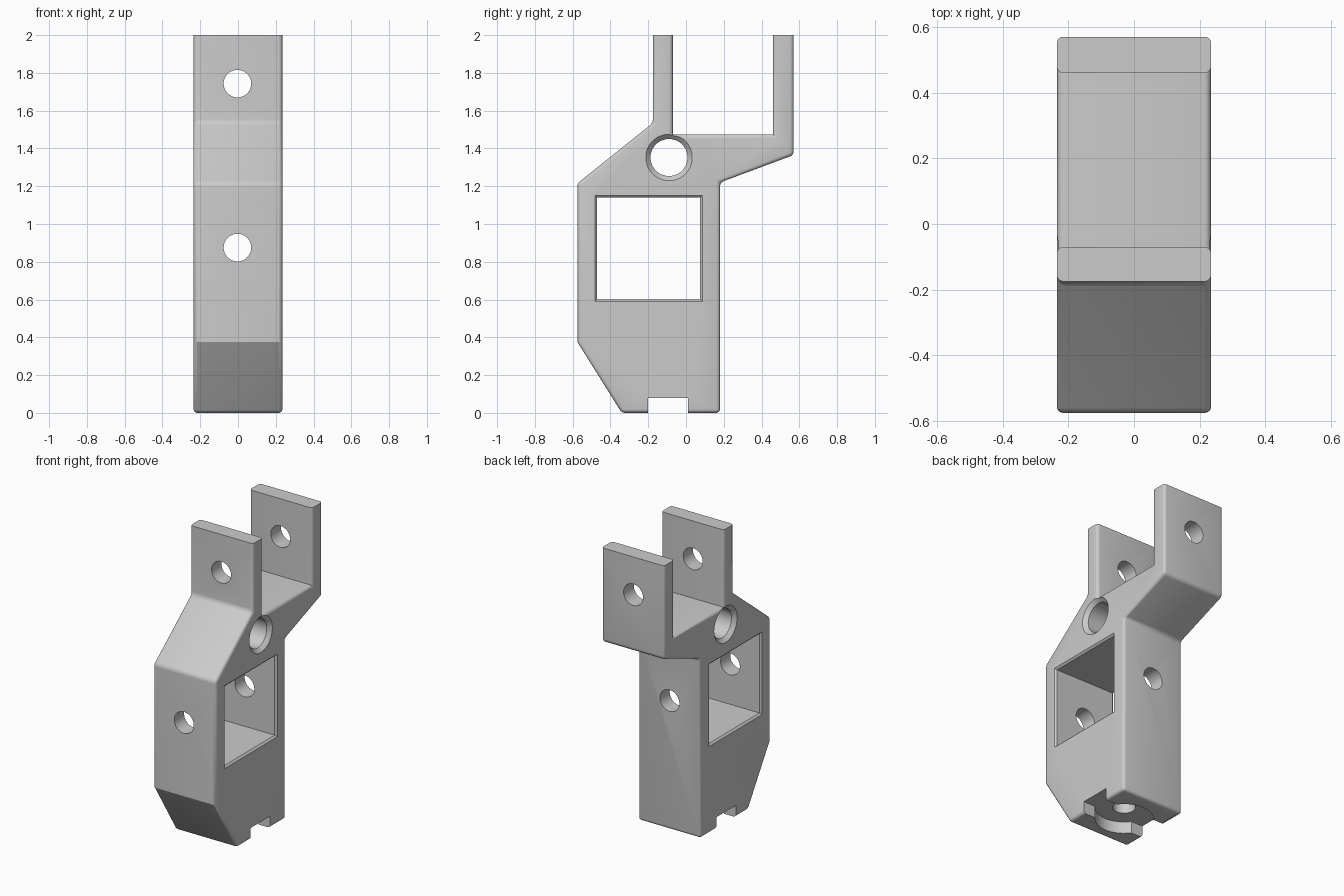
import bpy, bmesh, math
from mathutils import Matrix

HALF = 0.235
cube = bpy.data.objects.get("Cube")
if cube:
    bpy.data.objects.remove(cube, do_unlink=True)

grey = bpy.data.materials.new("plain grey")
grey.use_nodes = True
colour = (0.6, 0.6, 0.6, 1)
grey.diffuse_color = colour
grey.node_tree.nodes["Principled BSDF"].inputs["Base Color"].default_value = colour


def loft(name, sections, bevel=None):
    """Solid through matching closed sections of 3D points."""
    bm = bmesh.new()
    rings = [[bm.verts.new(p) for p in s] for s in sections]
    n = len(rings[0])
    for a, b in zip(rings, rings[1:]):
        for i in range(n):
            j = (i + 1) % n
            bm.faces.new((a[i], a[j], b[j], b[i]))
    bm.faces.new(rings[0])
    bm.faces.new(rings[-1])
    bmesh.ops.recalc_face_normals(bm, faces=bm.faces)
    if bevel:
        bmesh.ops.bevel(bm, geom=[e for e in bm.edges if bevel(e)], offset=0.02,
                        segments=4, profile=0.5, affect='EDGES')
    mesh = bpy.data.meshes.new(name)
    bm.to_mesh(mesh)
    bm.free()
    ob = bpy.data.objects.new(name, mesh)
    bpy.context.collection.objects.link(ob)
    mesh.materials.append(grey)
    return ob


def circle(r, x, y, z, axis, n=48):
    """Points of a circle facing along the given axis."""
    pts = []
    for i in range(n):
        c = r * math.cos(i * math.tau / n)
        s = r * math.sin(i * math.tau / n)
        pts.append({'X': (x, y + c, z + s), 'Y': (x + c, y, z + s),
                    'Z': (x + c, y + s, z)}[axis])
    return pts


def rect(x, y0, y1, z0, z1, o=0):
    return [(x, y0 - o, z0 - o), (x, y1 + o, z0 - o),
            (x, y1 + o, z1 + o), (x, y0 - o, z1 + o)]


# Bracket body: side profile extruded across, with soft long edges
profile = [(-0.34, 0), (0.18, 0), (0.18, 1.22), (0.57, 1.365), (0.57, 2), (0.46, 2),
           (0.46, 1.475), (-0.07, 1.475), (-0.07, 2), (-0.175, 2), (-0.175, 1.535),
           (-0.575, 1.215), (-0.575, 0.375)]


def soft(e):
    a, b = (v.co for v in e.verts)
    if min(a.z, b.z) > 1.99:
        return False
    if abs(a.x - b.x) > 0.1:
        return 1.2 < a.z < 1.4 or 1.5 < a.z < 1.6 or a.z < 0.01
    return True


body = loft("bracket_body", [[(x, y, z) for y, z in profile] for x in (-HALF, HALF)], soft)

# Openings
cuts = []
lip = 0.012
window = (-0.47, 0.075, 0.602, 1.14)
cuts.append(loft("window_cut", [rect(x, *window, o) for x, o in (
    (-HALF - lip, 2 * lip), (-HALF + lip, 0), (HALF - lip, 0), (HALF + lip, 2 * lip))]))
cuts.append(loft("pivot_cut", [circle(r, x, -0.09, 1.352, 'X') for x, r in (
    (-HALF - 0.025, 0.148), (-HALF + 0.025, 0.098), (HALF - 0.025, 0.098),
    (HALF + 0.025, 0.148))]))
for z in (0.875, 1.743):
    cuts.append(loft("pin_hole_cut", [circle(0.073, -0.003, y, z, 'Y') for y in (-1, 1)]))

# Foot: cross slot, round recess and blind bore
cuts.append(loft("slot_cut", [rect(x, -0.2, 0.01, -0.1, 0.08) for x in (-1, 1)]))
for r, top in ((0.18, 0.08), (0.07, 0.35)):
    cuts.append(loft("foot_bore_cut", [circle(r, 0, -0.095, z, 'Z') for z in (-0.1, top)]))

bpy.ops.object.select_all(action='DESELECT')
bpy.context.view_layer.objects.active = body
body.select_set(True)
for c in cuts:
    c.hide_render = True
    mod = body.modifiers.new(c.name, 'BOOLEAN')
    mod.operation = 'DIFFERENCE'
    mod.solver = 'EXACT'
    mod.object = c
    bpy.ops.object.modifier_apply(modifier=mod.name)
    bpy.data.objects.remove(c, do_unlink=True)

bpy.ops.object.shade_smooth_by_angle(angle=math.radians(30))
